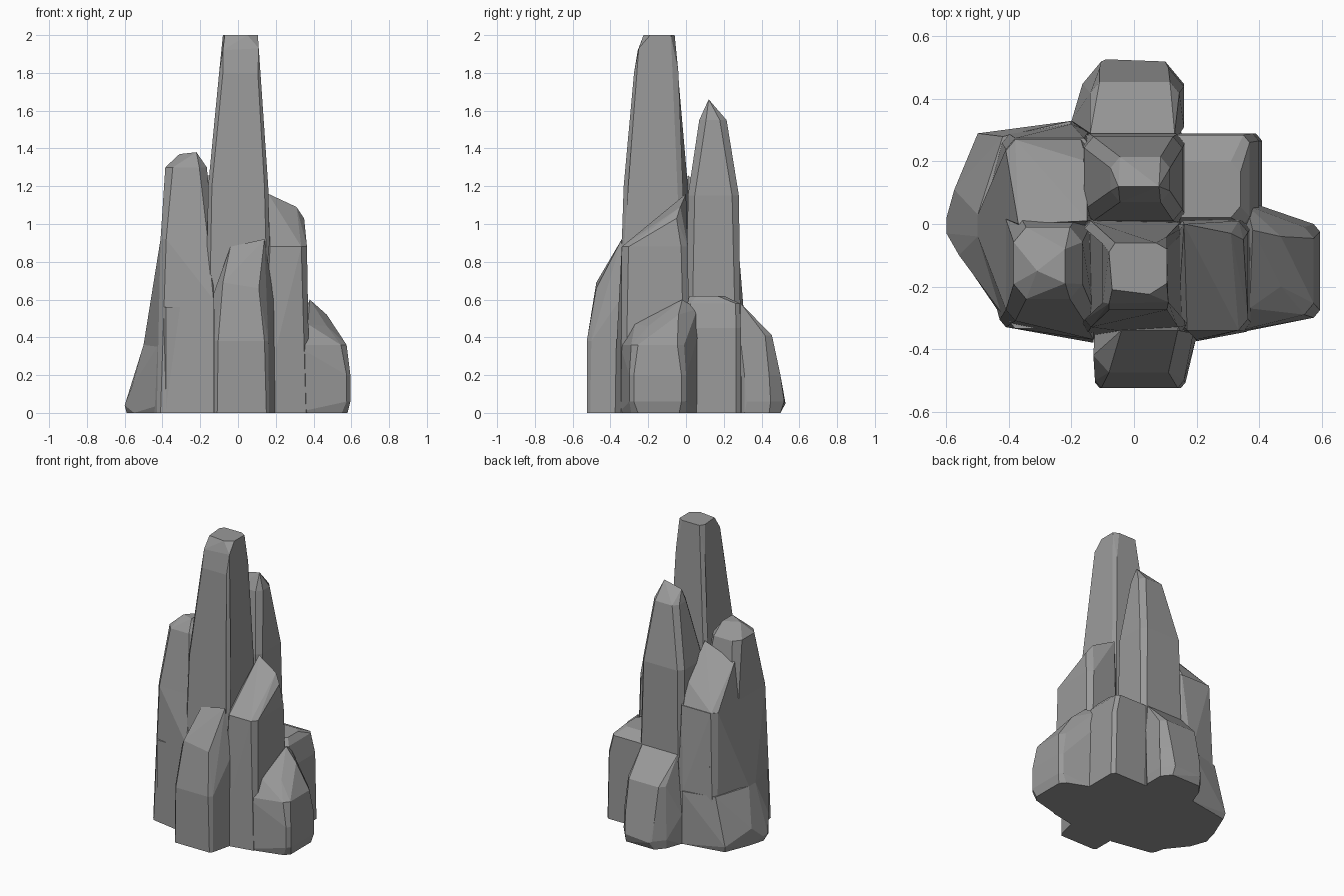
import bpy, bmesh

stone = bpy.data.materials.new("dark_stone")
stone.diffuse_color = (.32, .32, .32, 1)


def rock(name, rings, extra=()):
    """Faceted convex boulder: hull of chamfered rectangles (z, x0, x1, y0, y1, chamfer)."""
    bm = bmesh.new()
    for z, x0, x1, y0, y1, c in rings:
        for x, sx in ((x0, 1), (x1, -1)):
            for y, sy in ((y0, 1), (y1, -1)):
                bm.verts.new((x + sx * c, y, z))
                bm.verts.new((x, y + sy * c * 1.2, z))
    for p in extra:
        bm.verts.new(p)
    res = bmesh.ops.convex_hull(bm, input=bm.verts[:])
    junk = {g for g in res["geom_interior"] + res["geom_unused"] if isinstance(g, bmesh.types.BMVert)}
    bmesh.ops.delete(bm, geom=list(junk), context='VERTS')
    bmesh.ops.dissolve_limit(bm, angle_limit=0.08, verts=bm.verts[:], edges=bm.edges[:])
    bmesh.ops.recalc_face_normals(bm, faces=bm.faces[:])
    me = bpy.data.meshes.new(name)
    bm.to_mesh(me)
    bm.free()
    me.materials.append(stone)
    ob = bpy.data.objects.new(name, me)
    bpy.context.collection.objects.link(ob)
    return ob


# Solid core that closes the seams between the columns
rock("core", [(0, -.40, .39, -.335, .285, .02), (.56, -.40, .36, -.335, .285, .02)])

# Tall main spire, with a chipped front top
rock("main_spire", [
    (0, -.18, .19, -.37, .03, .02),
    (.9, -.17, .165, -.35, .02, .02),
    (1.2, -.158, .16, -.33, .01, .02),
    (1.8, -.1, .125, -.275, -.04, .02)],
    [(-.08, -.255, 1.92), (.11, -.25, 1.93), (-.07, -.21, 2), (.05, -.225, 2),
     (.105, -.19, 2), (.105, -.08, 2), (.07, -.06, 2), (-.06, -.06, 2), (-.08, -.09, 2)])

# Second spire behind it
rock("back_spire", [
    (0, -.17, .17, .0, .295, .02),
    (.6, -.17, .165, .0, .29, .02),
    (1.15, -.16, .155, .01, .28, .03),
    (1.55, -.075, .115, .07, .215, .03)],
    [(-.05, .12, 1.63), (.08, .12, 1.66)])

# Left shoulder: broad mass bulging out to the side
rock("left_mass", [
    (0, -.43, -.125, -.33, .295, .02),
    (.36, -.43, -.125, -.33, .295, .02),
    (.92, -.41, -.13, -.31, .275, .03)],
    [(-.50, -.04, .36), (-.50, .03, .36), (-.50, 0, 0), (-.13, -.38, 0), (-.13, -.37, .6),
     (-.2, .33, 0), (-.2, .32, .36)])

# Left shoulder, front peak
rock("left_front_peak", [
    (.6, -.40, -.125, -.31, .03, .03),
    (.92, -.41, -.13, -.31, .05, .03),
    (1.3, -.385, -.165, -.24, -.01, .04)],
    [(-.22, -.19, 1.38), (-.22, -.08, 1.38), (-.31, -.15, 1.37)])

# Left shoulder, back column with sloping top
rock("left_back_column", [
    (.5, -.40, -.1, -.02, .27, .03),
    (.92, -.41, -.14, -.02, .27, .03)],
    [(-.15, .01, 1.26), (-.37, .0, 1.17), (-.15, .2, 1.06)])

# Skirt of rock flaring out at the left foot
rock("left_skirt", [],
     [(-.42, -.29, .36), (-.50, -.04, .36), (-.50, .03, .36), (-.42, .28, .36),
      (-.42, -.3, .04), (-.56, -.1, .14), (-.6, -.03, .04), (-.6, .02, .04),
      (-.575, .11, .12), (-.5, .29, .04), (-.2, .33, .36), (-.2, .33, .0),
      (-.4, -.3, 0), (-.55, -.11, 0), (-.59, 0, 0), (-.56, .11, 0), (-.49, .28, 0)])

# Right shoulder, front column, top sloping down to the front
rock("right_front_column", [
    (0, .13, .38, -.345, .02, .02),
    (.5, .13, .38, -.345, .02, .02),
    (.88, .14, .365, -.34, .01, .03)],
    [(.2, -.03, 1.12), (.31, -.03, 1.09), (.35, -.05, 1.03), (.16, 0, 1.16),
     (.2, -.375, 0), (.2, -.37, .33)])

# Right shoulder, lower back column
rock("right_back_column", [
    (0, .12, .41, -.02, .29, .02),
    (.45, .12, .40, -.02, .29, .02),
    (.58, .12, .37, .0, .285, .02),
    (.62, .12, .34, .02, .2, .03)])

# Low boulder on the far right
rock("right_boulder", [
    (0, .3, .58, -.29, .0, .03),
    (.06, .3, .595, -.30, .0, .02),
    (.2, .3, .595, -.30, .0, .02),
    (.36, .3, .575, -.29, -.01, .03)],
    [(.38, -.02, .6), (.37, -.27, .47), (.47, -.04, .52), (.47, -.2, .46), (.36, .06, .55),
     (.4, .06, .0), (.4, .06, .4), (.3, -.355, 0), (.3, -.35, .36)])

# Buttress at the front, sloping up into the spire
rock("front_buttress", [
    (0, -.125, .165, -.525, -.3, .015),
    (.38, -.125, .16, -.525, -.3, .02)],
    [(-.08, -.475, .69), (.11, -.475, .66), (-.13, -.42, .63), (.15, -.42, .62),
     (-.04, -.34, .88), (.14, -.34, .92), (.2, -.36, 0), (.19, -.35, .6)])

# Boulder at the back
rock("back_boulder", [
    (0, -.16, .155, .25, .5, .05),
    (.06, -.165, .16, .25, .52, .06),
    (.2, -.16, .16, .25, .5, .05),
    (.41, -.14, .145, .25, .455, .03)],
    [(-.14, .29, .58), (.13, .29, .58), (-.2, .33, .2), (-.2, .33, 0), (-.09, .527, .05)])
